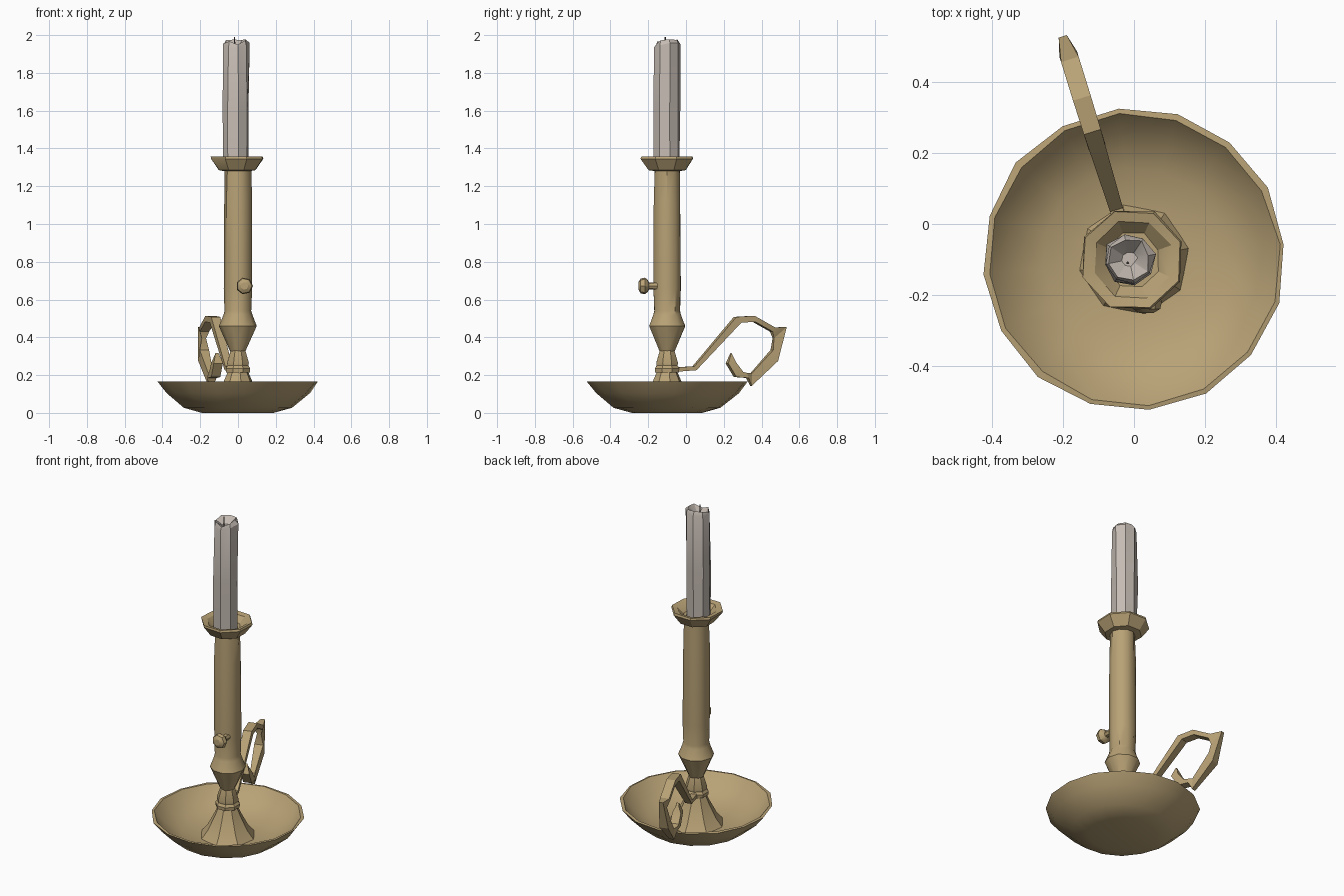
import bpy, bmesh, math, random
from mathutils import Vector, Matrix

if "Cube" in bpy.data.objects:
    bpy.data.objects.remove(bpy.data.objects["Cube"])

random.seed(4)
C = (0.0, -0.1)          # axis of the candlestick


def material(name, rgb):
    m = bpy.data.materials.new(name)
    m.diffuse_color = (*rgb, 1)
    m.use_nodes = True
    m.node_tree.nodes["Principled BSDF"].inputs["Base Color"].default_value = m.diffuse_color
    return m


brass = material("aged brass", (0.48, 0.36, 0.18))
wax = material("grey wax", (0.56, 0.50, 0.45))
soot = material("wick soot", (0.12, 0.10, 0.09))


def finish(bm, name, mat, angle):
    bmesh.ops.recalc_face_normals(bm, faces=bm.faces[:])
    for f in bm.faces:
        f.smooth = True
    for e in bm.edges:       # keep hard edges above the angle
        e.smooth = e.calc_face_angle(0) < math.radians(angle)
    me = bpy.data.meshes.new(name)
    bm.to_mesh(me)
    bm.free()
    me.materials.append(mat)
    ob = bpy.data.objects.new(name, me)
    bpy.context.collection.objects.link(ob)
    return ob


def lathe(name, profile, sides, mat, centre=C, jitter=0.0, angle=40, turn=0.0, matrix=None):
    """Revolve (radius, height) points; both ends are capped."""
    bm = bmesh.new()
    rings = []
    for r, z in profile:
        ring = []
        for i in range(sides):
            a = 2 * math.pi * i / sides + turn
            rr = r + random.uniform(-jitter, jitter)
            ring.append(bm.verts.new((rr * math.cos(a), rr * math.sin(a), z)))
        rings.append(ring)
    for a, b in zip(rings, rings[1:]):
        for i in range(sides):
            j = (i + 1) % sides
            bm.faces.new((a[i], a[j], b[j], b[i]))
    bm.faces.new(rings[0])
    bm.faces.new(rings[-1])
    bm.transform(matrix or Matrix.Translation((*centre, 0)))
    return finish(bm, name, mat, angle)


# Shallow dish with a thin rim
lathe("dish", [(0.19, 0.0), (0.285, 0.027), (0.38, 0.105), (0.428, 0.165),
               (0.412, 0.167), (0.36, 0.105), (0.26, 0.05), (0.12, 0.035)],
      16, brass, jitter=0.004, angle=50, turn=0.1)

# Flared foot rising out of the dish
lathe("foot", [(0.16, 0.035), (0.12, 0.085), (0.078, 0.165), (0.056, 0.215)],
      8, brass, angle=30, turn=0.2)

# Small collar and turned stem
lathe("collar", [(0.05, 0.212), (0.068, 0.215), (0.07, 0.235), (0.06, 0.25),
                 (0.062, 0.265), (0.042, 0.33), (0.03, 0.335)],
      8, brass, angle=30, turn=0.4)
lathe("stem", [(0.04, 0.325), (0.1, 0.46), (0.076, 0.52), (0.071, 0.54), (0.075, 0.66),
               (0.074, 1.12), (0.07, 1.29)],
      10, brass, jitter=0.002, angle=38)

# Drip pan
lathe("drip_pan", [(0.07, 1.28), (0.103, 1.285), (0.147, 1.345), (0.145, 1.357),
                   (0.115, 1.35), (0.078, 1.315)],
      8, brass, centre=(-0.005, -0.1), angle=30, turn=0.35, jitter=0.004)

# Candle: slightly melted top with a sunken middle
candle = lathe("candle", [(0.07, 1.30), (0.073, 1.6), (0.072, 1.955), (0.058, 1.975), (0.02, 1.935)],
               8, wax, centre=(-0.013, -0.1), jitter=0.005, angle=30, turn=0.2)
for v in candle.data.vertices:
    if v.co.z > 1.95:
        v.co.z += 0.012 * v.co.y / 0.07 + 0.013 + random.uniform(-0.012, 0.008)

# Wick
lathe("wick", [(0.004, 1.93), (0.003, 1.99)], 5, soot, centre=(-0.018, -0.11))

# Slide knob on the front of the stem (lathed about the -y direction)
lathe("slide_knob", [(0.02, 0.05), (0.018, 0.095), (0.034, 0.103), (0.045, 0.118),
                     (0.04, 0.14), (0.02, 0.152)], 7, brass, angle=30,
      matrix=Matrix.Translation((0.034, -0.1, 0.672)) @ Matrix.Rotation(math.pi / 2, 4, 'X'))

# Scrolled handle: (outer y, z, inner y, z, half width) along the band
sections = [(-0.09, 0.238, -0.09, 0.215, 0.015), (0.04, 0.247, 0.05, 0.226, 0.019),
            (0.26, 0.508, 0.286, 0.478, 0.025), (0.356, 0.514, 0.36, 0.482, 0.026),
            (0.465, 0.452, 0.452, 0.43, 0.026), (0.53, 0.455, 0.462, 0.395, 0.012),
            (0.48, 0.275, 0.455, 0.333, 0.026), (0.344, 0.143, 0.345, 0.21, 0.014),
            (0.325, 0.185, 0.315, 0.212, 0.025), (0.26, 0.19, 0.296, 0.217, 0.025),
            (0.217, 0.262, 0.26, 0.265, 0.025), (0.238, 0.318, 0.246, 0.302, 0.008)]
along = Vector((-0.31, 1, 0))
side = Vector((1, 0.31, 0)).normalized()
bm = bmesh.new()
loops = []
for oy, oz, iy, iz, w in sections:
    o = Vector((-0.006, C[1], oz)) + along * (oy - C[1])
    i = Vector((-0.006, C[1], iz)) + along * (iy - C[1])
    loops.append([bm.verts.new(p) for p in (o - side * w, o + side * w, i + side * w, i - side * w)])
for a, b in zip(loops, loops[1:]):
    for k in range(4):
        m = (k + 1) % 4
        bm.faces.new((a[k], a[m], b[m], b[k]))
bm.faces.new(loops[0])
bm.faces.new(loops[-1])
finish(bm, "handle", brass, 25)
